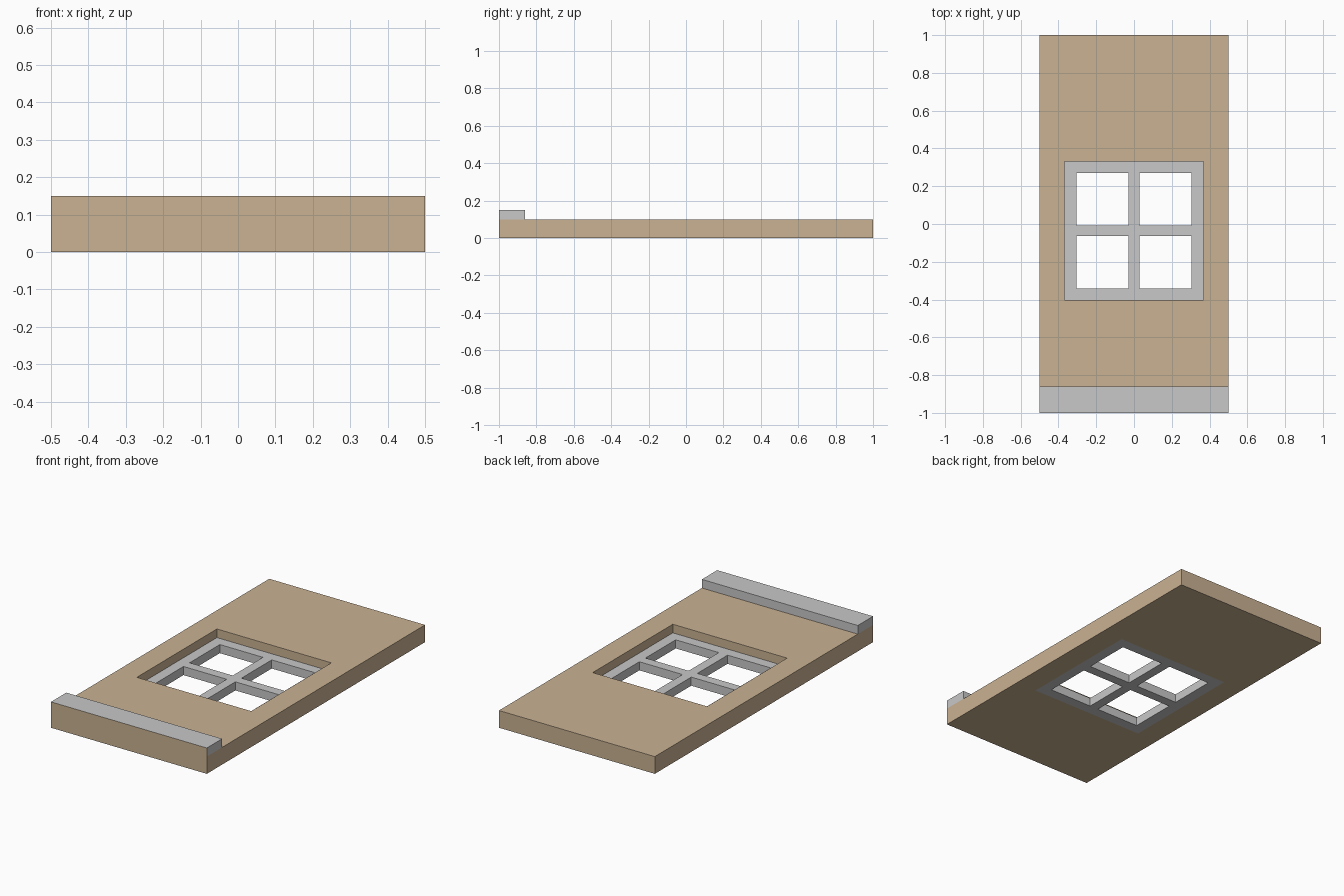
import bpy
import bmesh

cube = bpy.data.objects.get("Cube")
if cube:
    bpy.data.objects.remove(cube, do_unlink=True)


def make_material(name, colour):
    mat = bpy.data.materials.new(name)
    mat.use_nodes = True
    mat.diffuse_color = colour
    mat.node_tree.nodes["Principled BSDF"].inputs["Base Color"].default_value = colour
    return mat


tan = make_material("tan plaster", (0.59, 0.445, 0.29, 1))
grey = make_material("light grey trim", (0.58, 0.58, 0.585, 1))


def slab(name, xs, ys, bottom, top, materials, holes=()):
    """Flat slab on a grid of cuts, with the cells in holes left open."""
    bm = bmesh.new()
    verts = [[bm.verts.new((x, y, bottom)) for y in ys] for x in xs]
    for i in range(len(xs) - 1):
        for j in range(len(ys) - 1):
            if (i, j) not in holes:
                bm.faces.new((verts[i][j], verts[i + 1][j],
                              verts[i + 1][j + 1], verts[i][j + 1]))
    result = bmesh.ops.extrude_face_region(bm, geom=bm.faces[:], use_keep_orig=True)
    raised = [v for v in result["geom"] if isinstance(v, bmesh.types.BMVert)]
    bmesh.ops.translate(bm, verts=raised, vec=(0, 0, top - bottom))
    bmesh.ops.recalc_face_normals(bm, faces=bm.faces[:])
    mesh = bpy.data.meshes.new(name)
    bm.to_mesh(mesh)
    bm.free()
    for mat in materials:
        mesh.materials.append(mat)
    obj = bpy.data.objects.new(name, mesh)
    bpy.context.collection.objects.link(obj)
    return obj


half_w, half_l = 0.5, 1.0
opening = 0.367          # half size of the square window opening
mid_y = -0.036           # centre of the window along the wall
pane, bar = 0.305, 0.028  # outer and inner edge of each pane from the centre

# Wall panel with the window opening
wall = slab("wall_panel", [-half_w, -opening, opening, half_w],
            [-half_l, mid_y - opening, mid_y + opening, half_l],
            0, 0.1, [tan], holes={(1, 1)})

# Recessed window frame with four open panes
cuts = [-opening, -pane, -bar, bar, pane, opening]
frame = slab("window_frame", cuts, [mid_y + c for c in cuts], 0, 0.05, [grey],
             holes={(i, j) for i in (1, 3) for j in (1, 3)})

# Ledge along the front edge, its front face finished like the wall
ledge = slab("ledge", [-half_w, half_w], [-half_l, -0.86], 0.1, 0.15, [grey, tan])
for face in ledge.data.polygons:
    if face.normal.y < -0.5:
        face.material_index = 1
